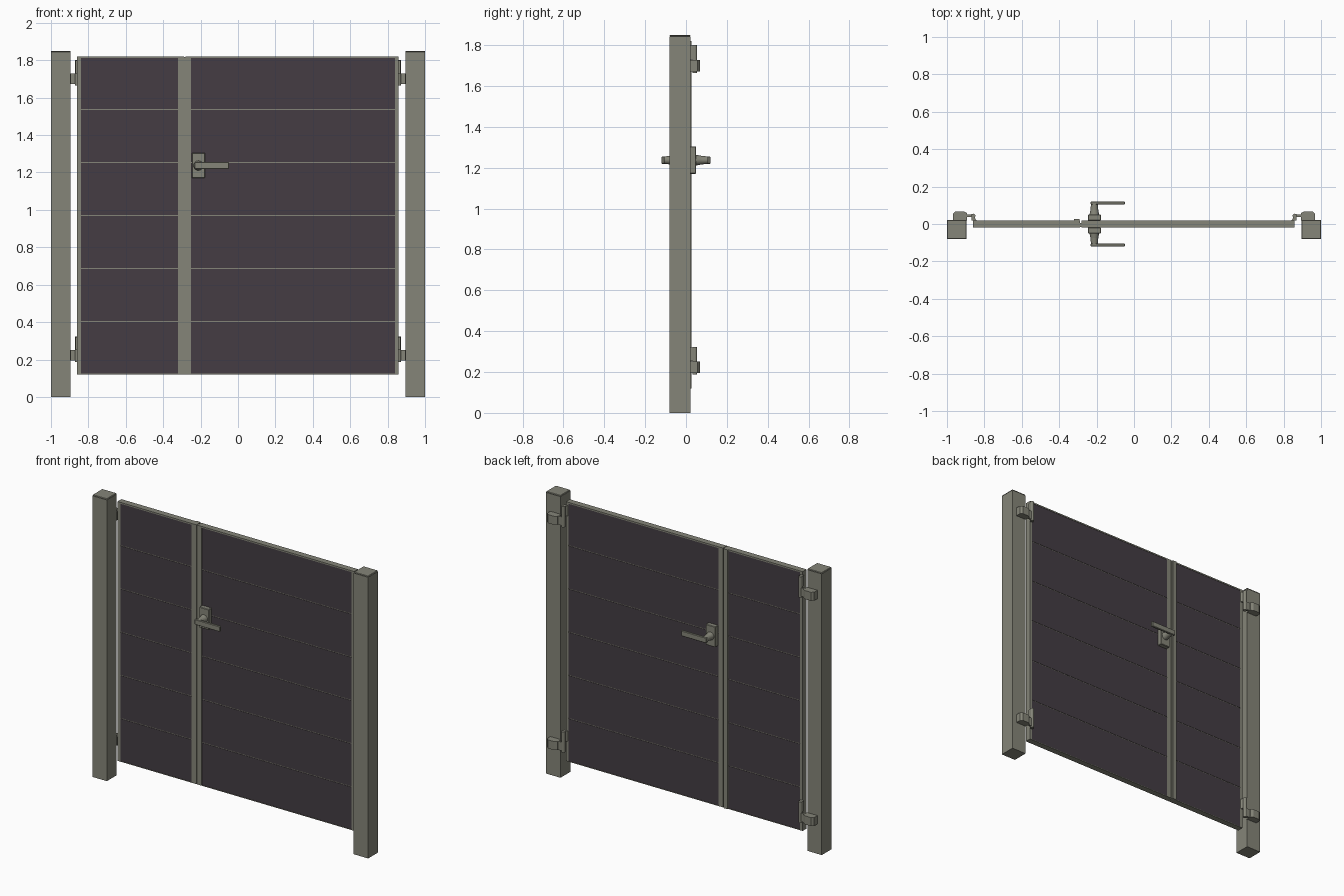
import bpy, bmesh, math
from mathutils import Matrix, Vector

cube = bpy.data.objects.get("Cube")
if cube:
    bpy.data.objects.remove(cube)


def material(name, rgb):
    m = bpy.data.materials.new(name)
    m.use_nodes = True
    m.diffuse_color = (*rgb, 1)
    m.node_tree.nodes["Principled BSDF"].inputs["Base Color"].default_value = (*rgb, 1)
    return m


STEEL = material("grey_olive_steel", (0.235, 0.235, 0.19))
BOARD = material("dark_plum_board", (0.058, 0.046, 0.056))


def finish(name, bm, mat, smooth=False):
    bmesh.ops.recalc_face_normals(bm, faces=bm.faces)
    me = bpy.data.meshes.new(name)
    bm.to_mesh(me)
    bm.free()
    me.materials.append(mat)
    ob = bpy.data.objects.new(name, me)
    bpy.context.collection.objects.link(ob)
    if smooth:
        bpy.ops.object.select_all(action="DESELECT")
        ob.select_set(True)
        bpy.context.view_layer.objects.active = ob
        bpy.ops.object.shade_smooth_by_angle(angle=math.radians(35))
    return ob


def box(name, x, y, z, mat=STEEL, bevel=0):
    """Box spanning the given (low, high) ranges."""
    bm = bmesh.new()
    bmesh.ops.create_cube(bm, size=1)
    for v in bm.verts:
        v.co = Vector([(r[0] + r[1]) / 2 + c * (r[1] - r[0])
                       for r, c in zip((x, y, z), v.co)])
    if bevel:
        bmesh.ops.bevel(bm, geom=bm.edges[:], offset=bevel, segments=1, affect="EDGES")
    return finish(name, bm, mat)


def span(side, a, b):
    """Range mirrored to the chosen side."""
    return tuple(sorted((side * a, side * b)))


def cylinder(name, start, end, r1, r2):
    start, end = Vector(start), Vector(end)
    axis = end - start
    rot = Vector((0, 0, 1)).rotation_difference(axis).to_matrix().to_4x4()
    bm = bmesh.new()
    bmesh.ops.create_cone(bm, cap_ends=True, segments=24, radius1=r1, radius2=r2,
                          depth=axis.length,
                          matrix=Matrix.Translation((start + end) / 2) @ rot)
    return finish(name, bm, STEEL, True)


def prism(name, outline, z0, z1):
    """Plan outline extruded upward."""
    bm = bmesh.new()
    face = bm.faces.new([bm.verts.new((x, y, z0)) for x, y in outline])
    ext = bmesh.ops.extrude_face_region(bm, geom=[face])
    top = [g for g in ext["geom"] if isinstance(g, bmesh.types.BMVert)]
    bmesh.ops.translate(bm, verts=top, vec=(0, 0, z1 - z0))
    return finish(name, bm, STEEL)


BOTTOM, TOP = 0.12, 1.82
DEPTH = (-0.02, 0.02)


def leaf(side, x0, x1, left_stile, right_stile):
    """Framed leaf filled with six boards separated by thin joints."""
    box(side + "_leaf_left_stile", (x0, x0 + left_stile), DEPTH, (BOTTOM, TOP))
    box(side + "_leaf_right_stile", (x1 - right_stile, x1), DEPTH, (BOTTOM, TOP))
    inner = (x0 + left_stile, x1 - right_stile)
    box(side + "_leaf_top_rail", inner, DEPTH, (TOP - 0.009, TOP))
    box(side + "_leaf_bottom_rail", inner, DEPTH, (BOTTOM, BOTTOM + 0.004))
    box(side + "_leaf_joint_core", inner, (-0.016, 0.016), (BOTTOM + 0.004, TOP - 0.009))
    pitch = (TOP - BOTTOM) / 6
    for i in range(6):
        low = BOTTOM + i * pitch + (0.004 if i == 0 else 0.0025)
        high = BOTTOM + (i + 1) * pitch - (0.009 if i == 5 else 0.0025)
        box(f"{side}_leaf_board_{i + 1}", inner, (-0.018, 0.018), (low, high), BOARD)


leaf("right", -0.86, -0.288, 0.02, 0.034)
leaf("left", -0.282, 0.857, 0.032, 0.018)

# Meeting stop: closes the gap, with a raised strip on the back
box("stop_strip", (-0.29, -0.28), (-0.016, 0.005), (BOTTOM, TOP - 0.003))
box("back_strike_bar", (-0.32, -0.292), (0.02, 0.026), (BOTTOM, TOP))

# Posts and hinges
for side, label in ((-1, "right"), (1, "left")):
    px = span(side, 0.895, 1.0)
    box(label + "_post", px, (-0.08, 0.022), (0, 1.843))
    box(label + "_post_cap", px, (-0.08, 0.022), (1.843, 1.85), STEEL, 0.003)
    for place, z in (("lower", 0.195), ("upper", 1.672)):
        name = f"{label}_{place}_hinge"
        outline = [(0.893, 0.02), (0.968, 0.02), (0.968, 0.056),
                   (0.953, 0.068), (0.91, 0.068), (0.893, 0.058)]
        prism(name + "_block", [(side * x, y) for x, y in outline], z, z + 0.056)
        box(name + "_arm", span(side, 0.862, 0.897), (0.038, 0.05), (z, z + 0.056))
        cylinder(name + "_pin", (side * 0.86, 0.043, z - 0.008),
                 (side * 0.86, 0.043, z + 0.128), 0.012, 0.012)
        plate = [(0.842, 0.018), (0.868, 0.018), (0.87, 0.043), (0.856, 0.043)]
        prism(name + "_leaf_plate", [(side * x, y) for x, y in plate], z + 0.058, z + 0.126)

# Lever handles on both faces
for side, label in ((-1, "front"), (1, "back")):
    box(label + "_handle_plate", (-0.247, -0.177), span(side, 0.018, 0.05),
        (1.17, 1.305), STEEL, 0.003)
    cylinder(label + "_handle_collar", (-0.212, side * 0.05, 1.237),
             (-0.212, side * 0.075, 1.237), 0.026, 0.021)
    cylinder(label + "_handle_spindle", (-0.212, side * 0.075, 1.237),
             (-0.212, side * 0.108, 1.237), 0.021, 0.018)
    box(label + "_handle_lever", (-0.232, -0.048), span(side, 0.105, 0.12),
        (1.219, 1.255), STEEL, 0.003)
